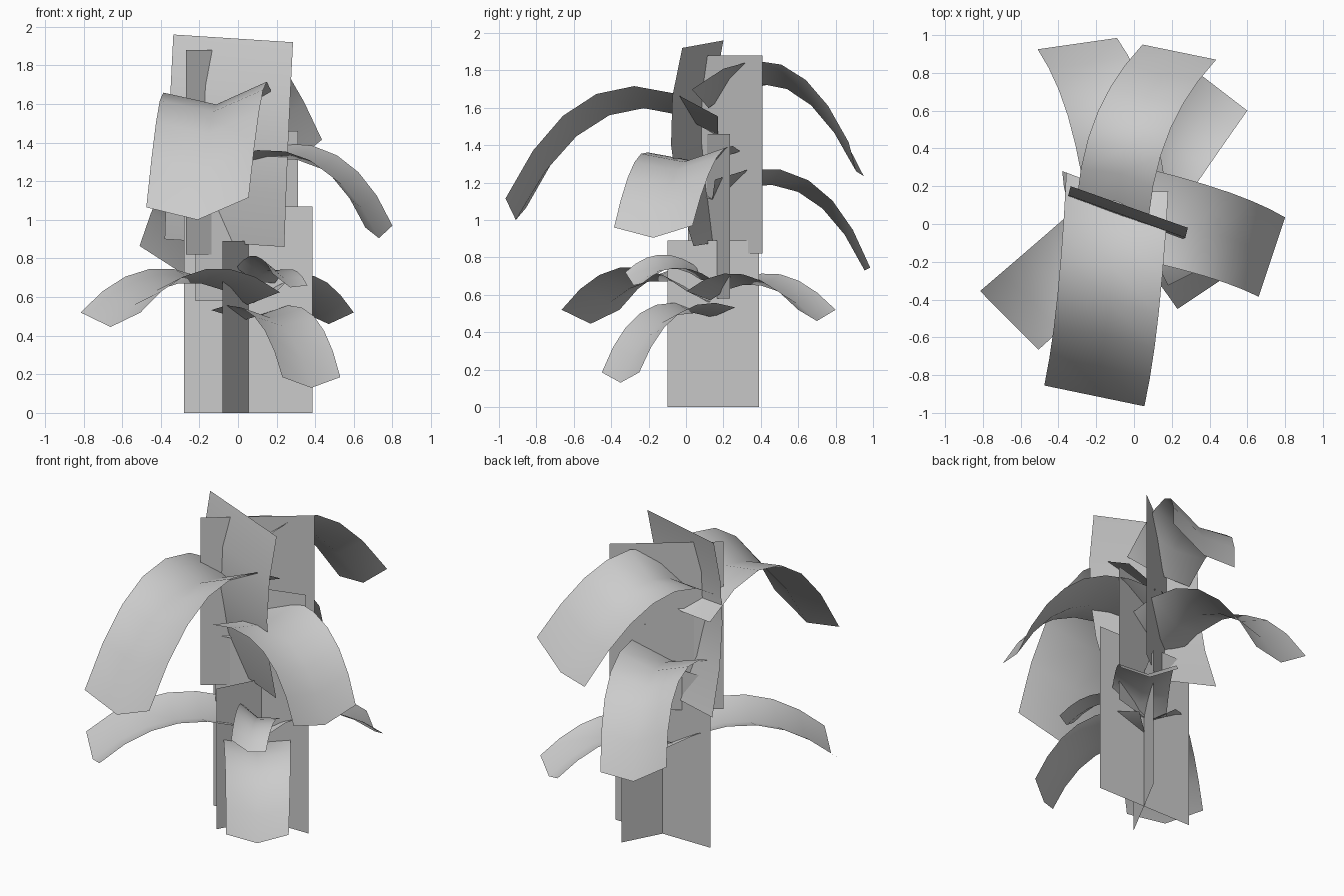
import bpy
from mathutils import Vector as V

if "Cube" in bpy.data.objects:
    bpy.data.objects.remove(bpy.data.objects["Cube"])


def make(name, verts, faces, smooth=False):
    mesh = bpy.data.meshes.new(name)
    mesh.from_pydata(verts, [], faces)
    mesh.update()
    for p in mesh.polygons:
        p.use_smooth = smooth
    ob = bpy.data.objects.new(name, mesh)
    bpy.context.collection.objects.link(ob)
    return ob


def card(name, a, b, z0, z1):
    """Flat upright sheet between two plan points."""
    make(name, [(*a, z0), (*b, z0), (*b, z1), (*a, z1)], [(0, 1, 2, 3)])


def leaf(name, root, via, tip, side0, side1, fold, segs=6):
    """Arched strip with a sunken midrib; side vectors are half widths."""
    root, via, tip, side0, side1 = map(V, (root, via, tip, side0, side1))
    ctrl = 2 * via - (root + tip) / 2
    verts, faces = [], []
    for i in range(segs + 1):
        t = i / segs
        mid = (1 - t) ** 2 * root + 2 * t * (1 - t) * ctrl + t * t * tip
        tangent = (1 - t) * (ctrl - root) + t * (tip - ctrl)
        side = side0.lerp(side1, t)
        up = side.cross(tangent).normalized()
        if up.z < 0:
            up.negate()
        up = up.lerp(V((0, 0, 1)), t)  # the fold turns upright at the tip
        verts += [mid - side + up * fold, mid, mid + side + up * fold]
    for i in range(segs):
        for j in range(2):
            k = i * 3 + j
            faces.append((k, k + 1, k + 4, k + 3))
    make(name, verts, faces, True)


# Crossed stem sheets
card("lower_stem_wide", (-.28, .155), (.385, .155), 0, 1.07)
card("lower_stem_cross", (-.08, -.10), (.18, .39), 0, .89)
card("middle_stem", (-.22, .09), (.31, .235), .58, 1.46)
card("upper_stem", (-.27, .01), (.25, .41), .82, 1.88)

# Bent sheet at the top
leaf("top_shoot", (-.07, .16, .88), (-.05, .035, 1.42), (-.025, .09, 1.94),
     (.31, -.12, -.02), (.31, -.11, -.02), 0, 4)

# Large arching leaves
leaf("front_leaf", (-.09, .17, 1.45), (-.13, -.41, 1.56), (-.21, -.91, 1.0),
     (.27, -.05, .03), (.265, -.055, .025), .09)
leaf("right_leaf", (.03, .06, 1.29), (.43, -.05, 1.265), (.73, -.175, .905),
     (.07, .23, .02), (.07, .21, .005), .06)
leaf("back_leaf_upper", (-.09, .12, 1.6), (.01, .54, 1.70), (.24, .91, 1.26),
     (.19, -.05, .05), (.195, -.04, .09), .065)
leaf("back_leaf_lower", (-.03, .14, 1.11), (-.14, .6, 1.15), (-.3, .955, .73),
     (.21, .05, .04), (.21, .03, -.06), .075)

# Small low leaves
leaf("left_low_leaf", (.05, .12, .56), (-.31, -.2, .67), (-.66, -.51, .445),
     (.14, -.15, 0), (.155, -.155, 0), .075)
leaf("front_low_leaf", (.03, .14, .48), (.23, -.13, .45), (.38, -.35, .13),
     (.16, .11, 0), (.15, .1, 0), .055)
leaf("back_low_leaf", (.08, .13, .57), (.26, .4, .65), (.47, .70, .46),
     (.13, -.1, 0), (.13, -.1, 0), .06)
leaf("short_leaf", (.09, .08, .68), (.18, -.1, .74), (.27, -.28, .65),
     (.1, .05, -.04), (.09, .045, -.03), .04)
